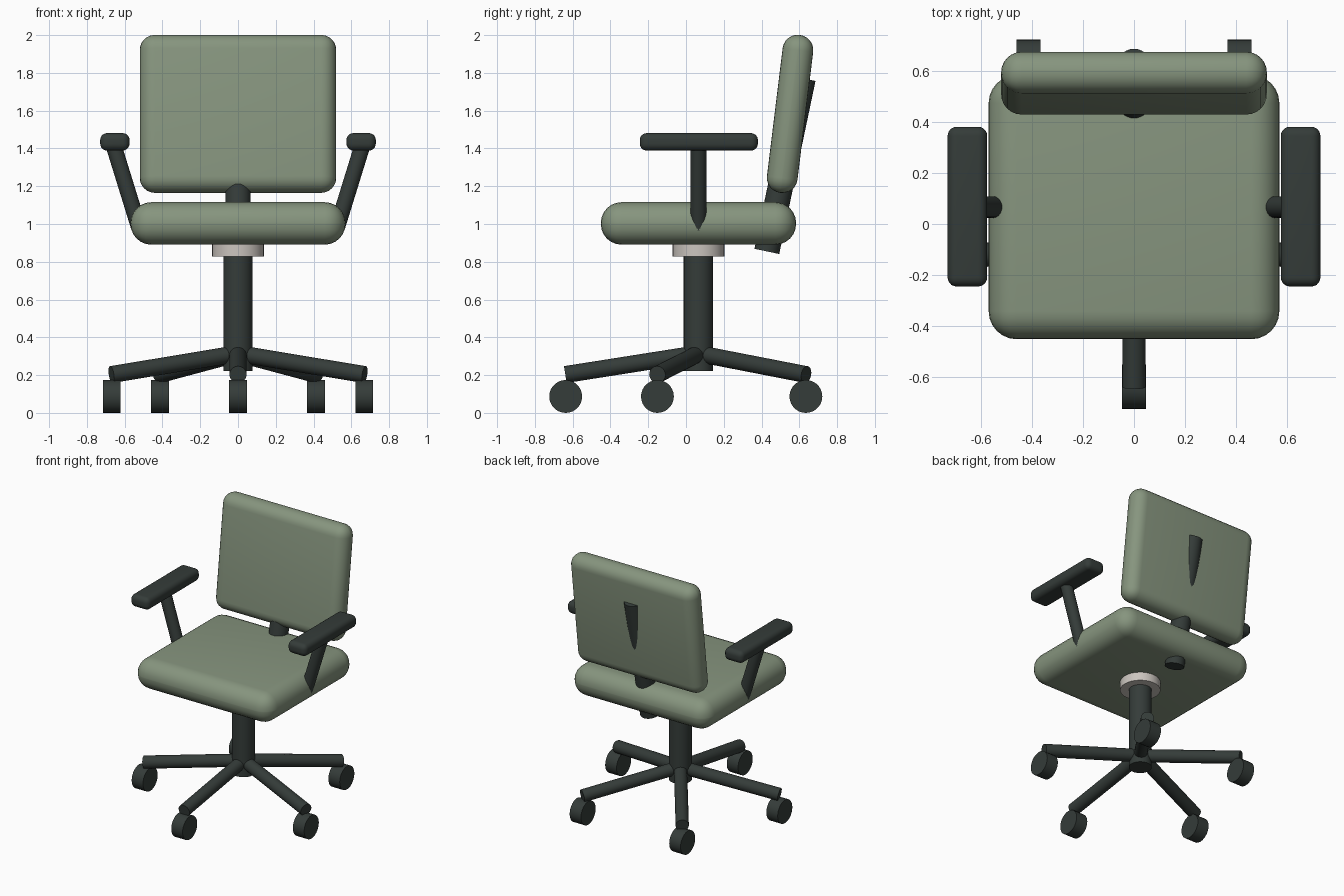
import bpy
import math
from mathutils import Vector

if "Cube" in bpy.data.objects:
    bpy.data.objects.remove(bpy.data.objects["Cube"])

AXIS_Y = 0.066  # column axis


def material(name, rgb):
    m = bpy.data.materials.new(name)
    m.diffuse_color = (*rgb, 1)
    m.use_nodes = True
    m.node_tree.nodes["Principled BSDF"].inputs["Base Color"].default_value = m.diffuse_color
    return m


FABRIC = material("sage_fabric", (0.24, 0.30, 0.21))
DARK = material("dark_plastic", (0.035, 0.045, 0.041))
PALE = material("pale_metal", (0.60, 0.56, 0.52))


def finish(name, mat):
    o = bpy.context.object
    o.name = name
    o.data.materials.append(mat)
    bpy.ops.object.shade_smooth_by_angle(angle=math.radians(40))
    return o


def cushion(name, loc, size, radius, mat, tilt=0.0):
    bpy.ops.mesh.primitive_cube_add(size=1, location=loc, rotation=(tilt, 0, 0))
    o = bpy.context.object
    o.scale = size
    bpy.ops.object.transform_apply(location=False, rotation=False, scale=True)
    b = o.modifiers.new("round", 'BEVEL')
    b.width, b.segments = radius, 6
    bpy.ops.object.modifier_apply(modifier=b.name)
    return finish(name, mat)


def rod(name, a, b, radius, mat, sides=28):
    a, b = Vector(a), Vector(b)
    d = b - a
    bpy.ops.mesh.primitive_cylinder_add(
        vertices=sides, radius=radius, depth=d.length, location=(a + b) / 2,
        rotation=d.to_track_quat('Z', 'Y').to_euler())
    return finish(name, mat)


# Seat and backrest
cushion("seat", (0, AXIS_Y, 1.003), (1.138, 1.034, 0.225), 0.11, FABRIC)
cushion("backrest", (0, 0.551, 1.583), (1.04, 0.163, 0.842), 0.08, FABRIC,
        math.radians(-7))
rod("back_support", (0, 0.428, 0.855), (0, 0.62, 1.771), 0.067, DARK)

# Column and seat plate
rod("column", (0, AXIS_Y, 0.222), (0, AXIS_Y, 0.95), 0.078, DARK)
rod("seat_plate", (0, AXIS_Y, 0.828), (0, AXIS_Y, 0.93), 0.137, PALE, 32)

# Armrests
for side, s in (("left", -1), ("right", 1)):
    rod(f"arm_post_{side}", (s * 0.523, AXIS_Y, 0.977),
        (s * 0.66, AXIS_Y, 1.42), 0.042, DARK)
    cushion(f"arm_pad_{side}", (s * 0.652, 0.068, 1.435),
            (0.155, 0.625, 0.092), 0.036, DARK)

# Five-spoke base with casters
for i in range(5):
    a = -math.pi / 2 + i * math.tau / 5
    c, n = math.cos(a), math.sin(a)
    rod(f"base_leg_{i + 1}", (0, AXIS_Y, 0.314),
        (0.705 * c, AXIS_Y + 0.705 * n, 0.203), 0.045, DARK)
    x, y = 0.703 * c, AXIS_Y + 0.703 * n
    rod(f"caster_{i + 1}", (x - 0.047, y, 0.087), (x + 0.047, y, 0.087),
        0.087, DARK)
